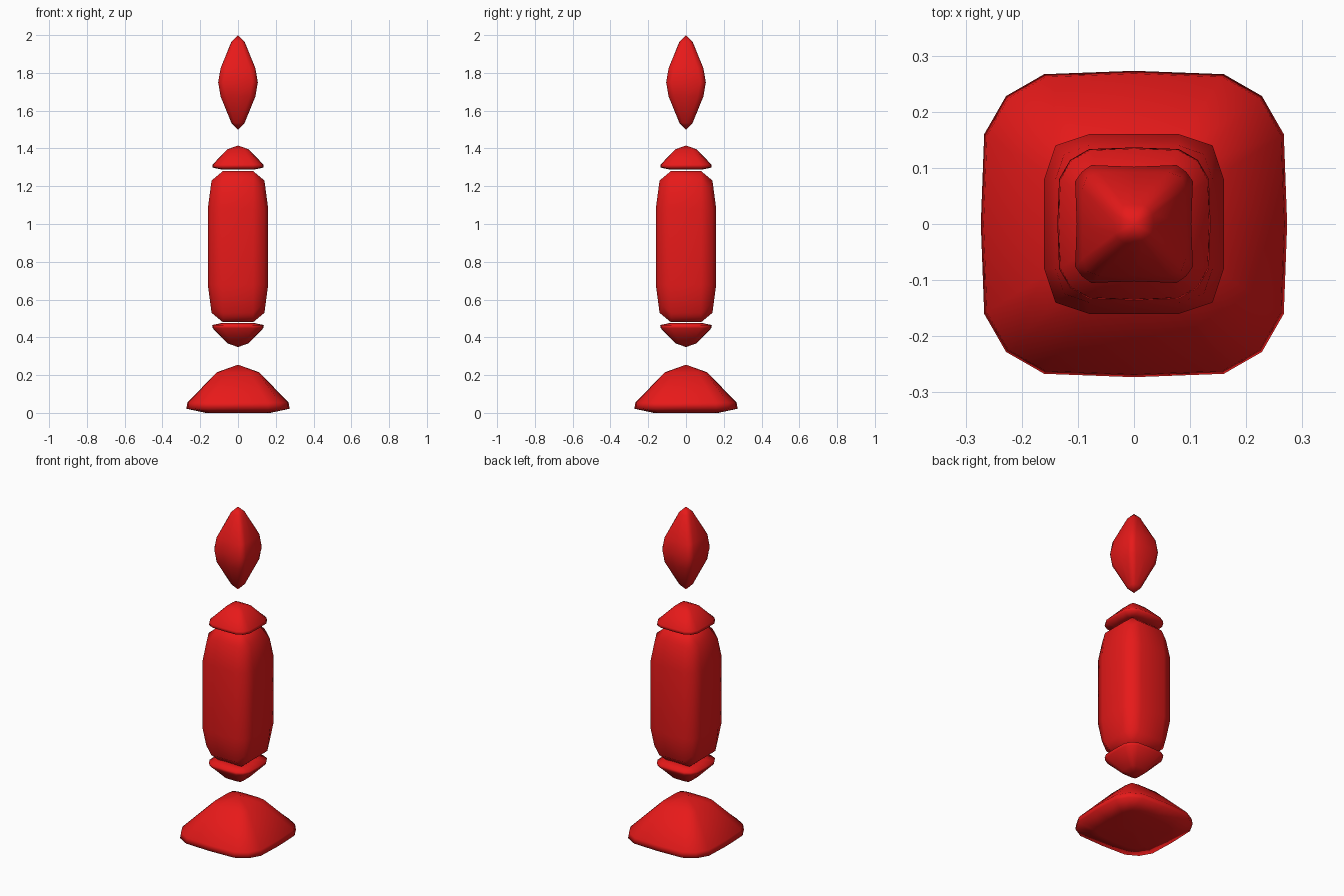
import bpy, bmesh

if "Cube" in bpy.data.objects:
    bpy.data.objects.remove(bpy.data.objects["Cube"])

red = bpy.data.materials.new("red")
red.diffuse_color = (0.8, 0.01, 0.01, 1)
red.use_nodes = True
red.node_tree.nodes["Principled BSDF"].inputs["Base Color"].default_value = red.diffuse_color


def finish(obj):
    obj.data.materials.append(red)
    for p in obj.data.polygons:
        p.use_smooth = True


def ring(z, m, s, t, c):
    """16-point rounded square: mid extent m, side point (s, t), corner (c, c)."""
    quarter = [(m, -0.0), (s, t), (c, c), (t, s)]
    pts = []
    for _ in range(4):
        pts += [(x, y, z) for x, y in quarter]
        quarter = [(-y, x) for x, y in quarter]
    return pts


def loft(name, bottom, rows, top, offset=0.0, scale=1.0, flip=False):
    """Skin rings between a bottom and a top centre point."""
    bm = bmesh.new()
    rings = [[bm.verts.new(p) for p in ring(*r)] for r in rows]
    low, high = bm.verts.new((0, 0, bottom)), bm.verts.new((0, 0, top))
    for i in range(16):
        j = (i + 1) % 16
        for a, b in zip(rings, rings[1:]):
            bm.faces.new((a[i], a[j], b[j], b[i]))
        bm.faces.new((low, rings[0][j], rings[0][i]))
        bm.faces.new((high, rings[-1][i], rings[-1][j]))
    for v in bm.verts:
        v.co *= scale
        v.co.z = offset + (-v.co.z if flip else v.co.z)
    bmesh.ops.recalc_face_normals(bm, faces=bm.faces)
    me = bpy.data.meshes.new(name)
    bm.to_mesh(me)
    bm.free()
    obj = bpy.data.objects.new(name, me)
    bpy.context.collection.objects.link(obj)
    finish(obj)


# Rounded pyramid, shared by the foot and the two caps
pyramid = [
    (0.0, 0.17, 0.165, 0.10, 0.145),
    (0.022, 0.273, 0.267, 0.16, 0.228),
    (0.055, 0.268, 0.262, 0.157, 0.224),
    (0.215, 0.112, 0.112, 0.06, 0.103),
]
loft("foot", 0.004, pyramid, 0.255)
loft("upper_cap", 0.004, pyramid, 0.255, offset=1.288, scale=0.5)
loft("lower_cap", 0.004, pyramid, 0.255, offset=0.476, scale=0.5, flip=True)

# Pointed finial, mirrored about its middle
half = [(0.215, 0.035, 0.034, 0.017, 0.027), (0.075, 0.092, 0.092, 0.062, 0.084)]
middle = [(0.0, 0.102, 0.105, 0.076, 0.093)]
finial = [(-z, *r) for z, *r in half] + middle + [(z, *r) for z, *r in reversed(half)]
loft("finial", -0.25, finial, 0.25, offset=1.75)

# Column: a once-split box, smoothed once
bpy.ops.mesh.primitive_cube_add(size=2, location=(0, 0, 0.88))
column = bpy.context.object
column.name = "column"
column.scale = (0.16, 0.16, 0.40)
for kind in ("SIMPLE", "CATMULL_CLARK"):
    mod = column.modifiers.new(kind.lower(), "SUBSURF")
    mod.subdivision_type = kind
    mod.levels = mod.render_levels = 1
    mod.use_limit_surface = False
finish(column)
